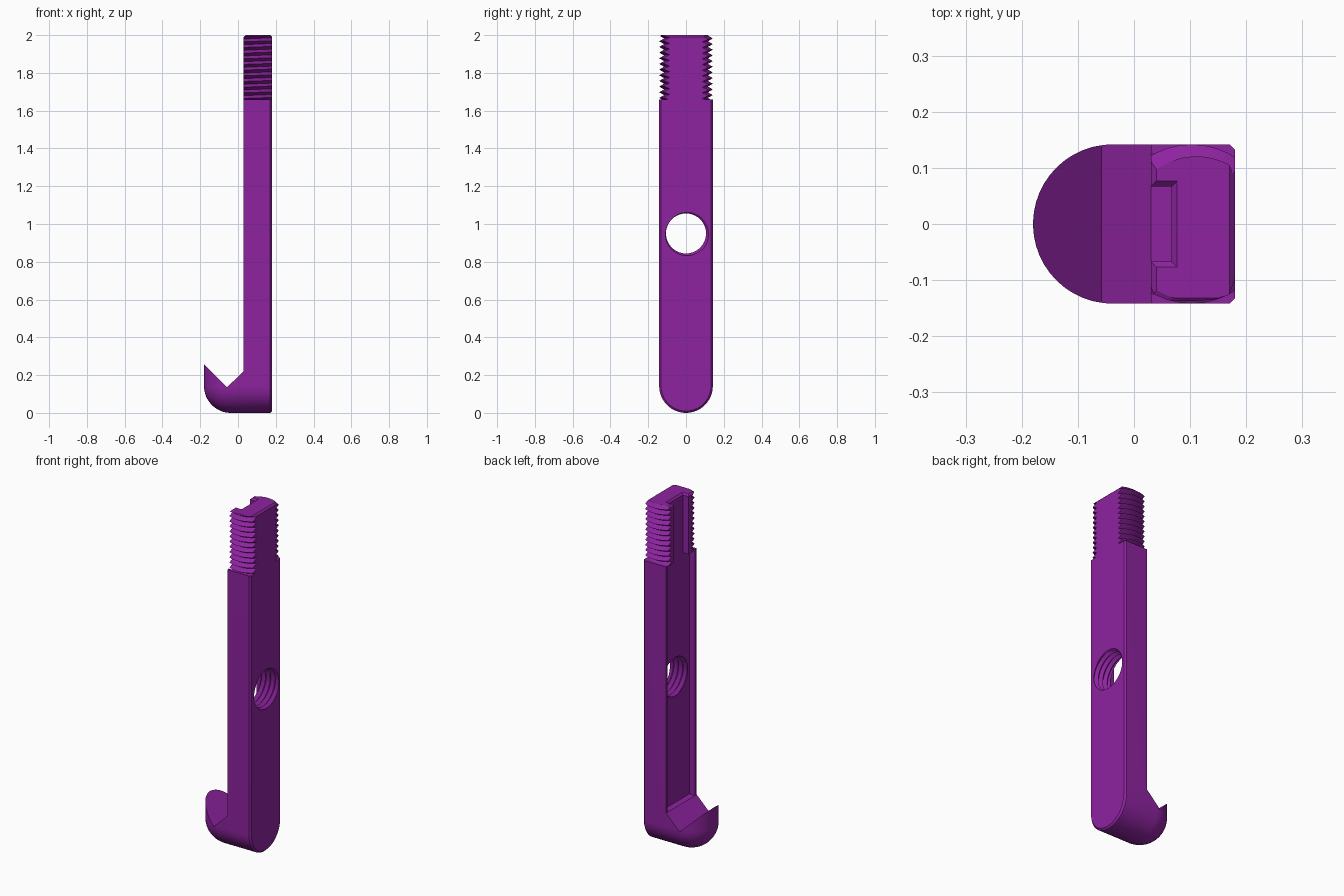
import bpy, bmesh, math
from mathutils import Matrix, Vector

if "Cube" in bpy.data.objects:
    bpy.data.objects.remove(bpy.data.objects["Cube"])

R = 0.142                     # half width of the bar
X0, X1 = 0.03, 0.18           # inner and outer face of the bar
SHOULDER, TOP = 1.66, 2.0
PITCH = 0.03

purple = bpy.data.materials.new("purple")
purple.diffuse_color = (0.27, 0.017, 0.35, 1)
purple.use_nodes = True
purple.node_tree.nodes["Principled BSDF"].inputs["Base Color"].default_value = purple.diffuse_color


def make(name, bm):
    bmesh.ops.recalc_face_normals(bm, faces=bm.faces)
    me = bpy.data.meshes.new(name)
    bm.to_mesh(me)
    bm.free()
    me.materials.append(purple)
    ob = bpy.data.objects.new(name, me)
    bpy.context.collection.objects.link(ob)
    return ob


def prism(name, pts, axis, lo, hi, chamfer=0):
    """Extrude a 2D outline along 'y' (points x,z) or 'z' (points x,y)."""
    bm = bmesh.new()
    put = (lambda p, d: (p[0], d, p[1])) if axis == 'y' else (lambda p, d: (p[0], p[1], d))
    a = [bm.verts.new(put(p, lo)) for p in pts]
    b = [bm.verts.new(put(p, hi)) for p in pts]
    n = len(pts)
    bm.faces.new(a)
    end = bm.faces.new(b)
    for i in range(n):
        bm.faces.new((a[i], a[(i + 1) % n], b[(i + 1) % n], b[i]))
    bmesh.ops.recalc_face_normals(bm, faces=bm.faces)
    if chamfer:
        bmesh.ops.bevel(bm, geom=list(end.edges), offset=chamfer, segments=1, affect='EDGES')
    return make(name, bm)


def screw(name, root, crest, start, length, n=40):
    """Closed helical rod along z, running past both ends."""
    bm = bmesh.new()
    rows = 2 * (math.ceil(length / PITCH) + 4)
    grid = []
    for j in range(rows):
        r = crest if j % 2 else root
        grid.append([bm.verts.new((r * math.cos(math.tau * i / n), r * math.sin(math.tau * i / n),
                                   start + PITCH * (j / 2 + i / n - 2))) for i in range(n)])
    for j in range(rows - 1):
        for i in range(n - 1):
            bm.faces.new((grid[j][i], grid[j][i + 1], grid[j + 1][i + 1], grid[j + 1][i]))
        if j + 3 < rows:
            bm.faces.new((grid[j][-1], grid[j + 2][0], grid[j + 3][0], grid[j + 1][-1]))
    # fan caps
    low = grid[0] + [grid[2][0], grid[1][0]]
    high = grid[-1] + [grid[-2][-1], grid[-3][-1]]
    high = [grid[-3][-1], grid[-2][-1]] + grid[-1][::-1]
    for loop, z in ((low, start - 3 * PITCH), (high, start + PITCH * (rows / 2 + 1))):
        c = bm.verts.new((0, 0, z))
        for k, v in enumerate(loop):
            w = loop[(k + 1) % len(loop)]
            bm.faces.new((v, w, c))
    return make(name, bm)


def boolean(ob, cutter, op):
    m = ob.modifiers.new("cut", 'BOOLEAN')
    m.operation, m.solver, m.object = op, 'EXACT', cutter
    dg = bpy.context.evaluated_depsgraph_get()
    me = bpy.data.meshes.new_from_object(ob.evaluated_get(dg))
    ob.modifiers.clear()
    ob.data = me
    bpy.data.objects.remove(cutter)


# Bar and hook: U-shaped sections lofted along x, with a round nose
sections = [(X1, R - 0.01), (X1 - 0.01, R)]
for k in range(13):
    a = math.radians(88.5) * k / 12
    sections.append((-0.038 - R * math.sin(a), R * math.cos(a)))
bm = bmesh.new()
rings = []
for x, w in sections:
    pts = [(w, SHOULDER)]
    pts += [(w * math.cos(t), R - w * math.sin(t)) for t in (math.pi * i / 32 for i in range(33))]
    pts += [(-w, SHOULDER)]
    rings.append([bm.verts.new((x, y, z)) for y, z in pts])
for p, q in zip(rings, rings[1:]):
    for i in range(len(p)):
        j = (i + 1) % len(p)
        bm.faces.new((p[i], p[j], q[j], q[i]))
bm.faces.new(rings[0])
bm.faces.new(rings[-1])
bar = make("hooked_bar", bm)

# V notch that frees the hook from the bar
boolean(bar, prism("notch", [(-0.3, 1.8), (-0.3, 0.377), (-0.058, 0.135), (X0, 0.222), (X0, 1.8)],
                   'y', -0.3, 0.3), 'DIFFERENCE')
# Wide channel along the inner face
boolean(bar, prism("channel", [(-0.02, 0.222), (0.067, 0.222), (0.067, 1.8), (-0.02, 1.8)],
                   'y', -0.126, 0.126), 'DIFFERENCE')
# Threaded cross hole
hole = screw("hole", 0.106, 0.122, 0, 0.25)
hole.data.transform(Matrix.Translation((-0.02, 0, 0.95)) @ Matrix.Rotation(math.pi / 2, 4, 'Y'))
boolean(bar, hole, 'DIFFERENCE')

# Threaded end: flat-sided block with a slot, trimmed to a screw
outline = [(X0, -R), (X1, -R), (X1, R), (X0, R), (X0, 0.067), (0.067, 0.067),
           (0.067, -0.067), (X0, -0.067)]
end = prism("threaded_end", outline, 'z', SHOULDER - 0.006, TOP, 0.01)
thread = screw("thread", 0.116, R, SHOULDER, TOP - SHOULDER)
thread.data.transform(Matrix.Translation((0.103, 0, 0)))
boolean(end, thread, 'INTERSECT')

# Smooth the round surfaces, keep the edges crisp
for ob in (bar, end):
    bpy.ops.object.select_all(action='DESELECT')
    ob.select_set(True)
    bpy.context.view_layer.objects.active = ob
    bpy.ops.object.shade_smooth_by_angle(angle=math.radians(25))
